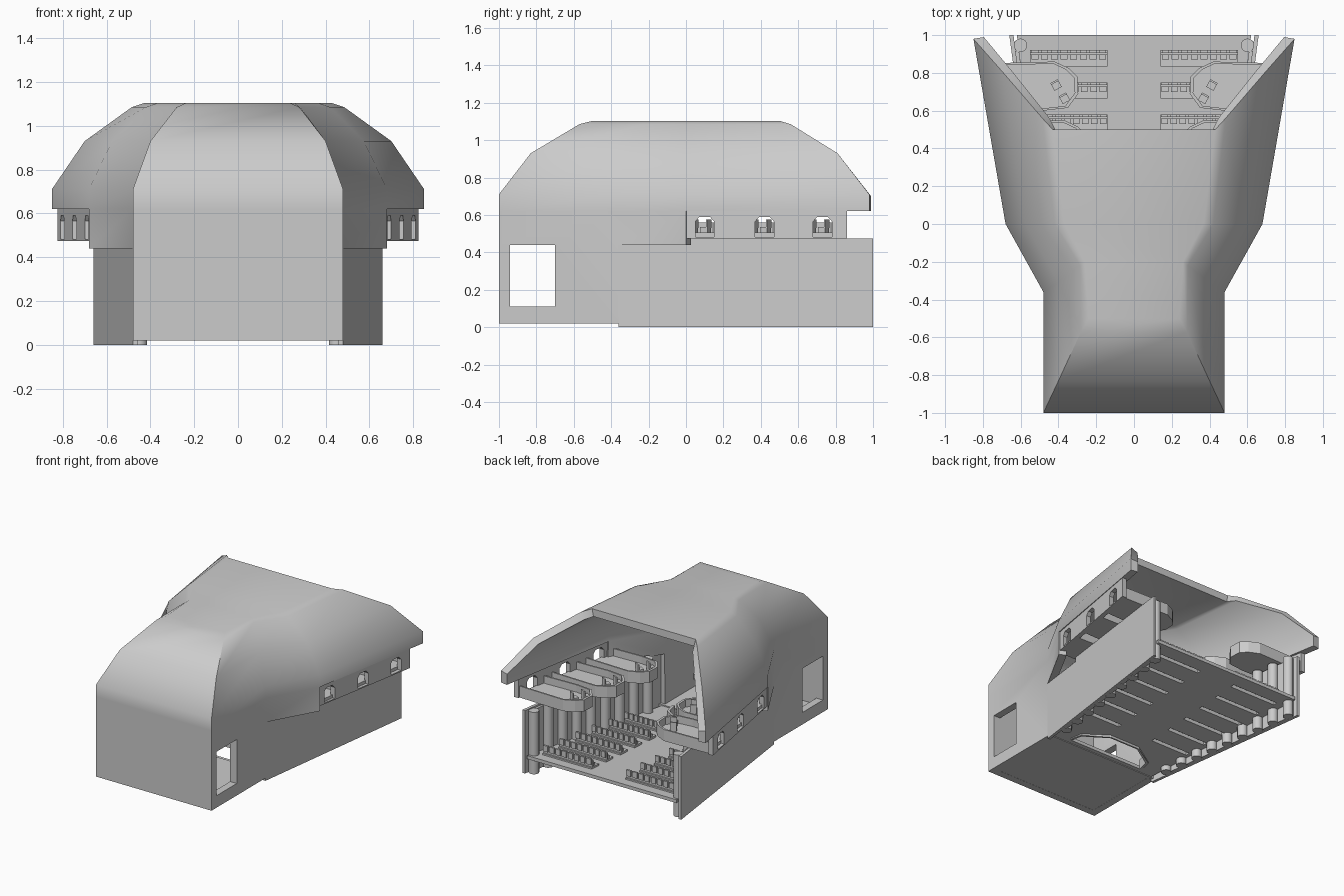
import bpy, bmesh
from mathutils import Matrix, Vector

if "Cube" in bpy.data.objects:
    bpy.data.objects.remove(bpy.data.objects["Cube"])


def prism(bm, outline, z0, z1):
    # vertical prism over a plan outline; heights may be functions of y
    f0 = z0 if callable(z0) else (lambda y: z0)
    f1 = z1 if callable(z1) else (lambda y: z1)
    lo = [bm.verts.new((x, y, f0(y))) for x, y in outline]
    hi = [bm.verts.new((x, y, f1(y))) for x, y in outline]
    faces = [bm.faces.new(lo), bm.faces.new(hi)]
    for i in range(len(lo)):
        j = (i + 1) % len(lo)
        faces.append(bm.faces.new((lo[i], lo[j], hi[j], hi[i])))
    bmesh.ops.recalc_face_normals(bm, faces=faces)


def box(bm, x0, x1, y0, y1, z0, z1):
    prism(bm, [(x0, y0), (x1, y0), (x1, y1), (x0, y1)], z0, z1)


def finish(bm, name, mirror=False, smooth=None):
    me = bpy.data.meshes.new(name)
    bm.to_mesh(me)
    bm.free()
    ob = bpy.data.objects.new(name, me)
    bpy.context.collection.objects.link(ob)
    bpy.ops.object.select_all(action='DESELECT')
    bpy.context.view_layer.objects.active = ob
    ob.select_set(True)
    if mirror:
        m = ob.modifiers.new("mirror", 'MIRROR')
        m.use_mirror_merge = False
        bpy.ops.object.modifier_apply(modifier=m.name)
    if smooth:
        bpy.ops.object.shade_smooth_by_angle(angle=smooth)
    return ob


def cut(ob, bm):
    cutter = finish(bm, "cutter")
    cutter.hide_render = True
    bpy.context.view_layer.objects.active = ob
    m = ob.modifiers.new("cut", 'BOOLEAN')
    m.operation, m.solver, m.object = 'DIFFERENCE', 'EXACT', cutter
    bpy.ops.object.modifier_apply(modifier=m.name)
    bpy.data.objects.remove(cutter)


# roof shell: each row is one height, stations run front, waist, shoulder, wing tip
eave = [(.48, -1), (.48, -.36), (.68, 0), (.85, .98)]
rows = [(z, eave) for z in (.02, .44, .62, .71)] + [
    (.93, [(.40, -.83), (.40, -.31), (.575, 0), (.70, .81)]),
    (1.085, [(.28, -.57), (.285, -.22), (.42, 0), (.485, .56)]),
    (1.103, [(.24, -.50), (.26, -.20), (.37, 0), (.43, .50)])]
bm = bmesh.new()
grid = []
for z, st in rows:
    pts = [(-x, y) for x, y in reversed(st)] + st
    grid.append([bm.verts.new((x, y, z)) for x, y in pts])
lowest = [2, 1, 0, 0, 0, 1, 2]      # row where each wall bay starts
for r in range(len(rows) - 1):
    for c in range(7):
        if r >= lowest[c]:
            bm.faces.new((grid[r][c], grid[r][c + 1], grid[r + 1][c + 1], grid[r + 1][c]))
top = grid[-1]
for i in range(3):
    bm.faces.new((top[i], top[i + 1], top[6 - i], top[7 - i]))
bmesh.ops.delete(bm, geom=[v for v in bm.verts if not v.link_faces], context='VERTS')
bm.normal_update()
bmesh.ops.recalc_face_normals(bm, faces=bm.faces)
front = min(bm.faces, key=lambda f: f.calc_center_median().y)
if front.normal.y > 0:
    bmesh.ops.reverse_faces(bm, faces=bm.faces)
shell = finish(bm, "roof_shell")
m = shell.modifiers.new("thickness", 'SOLIDIFY')
m.thickness, m.offset, m.use_even_offset = .055, -1, True
bpy.ops.object.modifier_apply(modifier=m.name)
bm = bmesh.new()
box(bm, -1, 1, -.94, -.70, .11, .44)
cut(shell, bm)
bpy.context.view_layer.objects.active = shell
shell.select_set(True)
bpy.ops.object.shade_smooth_by_angle(angle=.66)

# stage floor
bm = bmesh.new()
box(bm, -.47, .47, -.99, -.34, .021, .06)
finish(bm, "stage_floor")


def wall_x(y):
    return .48 + .18 * (y + .36) / 1.36


def rake(y):
    return .05 + .09 * (y + .36) / 1.36


# lower side walls, stepped at y = 0
bm = bmesh.new()
for y0, y1, h in ((-.36, 0, .44), (0, 1, .473)):
    a, b = wall_x(y0), wall_x(y1)
    prism(bm, [(a, y0), (b, y1), (b - .022, y1), (a - .022, y0)], 0, h)
finish(bm, "side_wall", mirror=True)

# rounded ribs lining the side walls
bm = bmesh.new()
for i in range(9):
    y = -.19 + i * .142
    bmesh.ops.create_cone(bm, cap_ends=True, segments=14, radius1=.036, radius2=.036,
                          depth=.465, matrix=Matrix.Translation((wall_x(y) - .052, y, .2325)))
    if i < 8:
        u, v = y + .03, y + .112
        a, b = wall_x(u), wall_x(v)
        prism(bm, [(a - .018, u), (b - .018, v), (b - .04, v), (a - .04, u)], 0, .46)
finish(bm, "wall_ribs", mirror=True, smooth=.6)

# raked hall floor with orchestra pit and slots under the seat rows
bm = bmesh.new()
prism(bm, [(-.44, -.34), (.44, -.34), (.62, 1), (-.62, 1)],
      lambda y: rake(y) - .025, rake)
floor = finish(bm, "hall_floor")
bm = bmesh.new()
prism(bm, [(-.31, -.31), (.31, -.31), (.29, -.22), (.12, -.11), (-.12, -.11), (-.29, -.22)], -.1, .3)
seat_rows = [(.05 + .17 * i, .47 + .016 * i) for i in range(6)]
for y, x1 in seat_rows:
    for s in (-1, 1):
        xs = sorted((s * .15, s * (x1 - .01)))
        box(bm, xs[0], xs[1], y - .035, y - .005, -.1, .3)
cut(floor, bm)

# pit lining
bm = bmesh.new()
pit = [(.31, -.31), (.29, -.22), (.12, -.11), (-.12, -.11), (-.29, -.22), (-.31, -.31)]
for (ax, ay), (bx, by) in zip(pit, pit[1:]):
    prism(bm, [(ax, ay), (bx, by), (bx * 1.05, by + .012), (ax * 1.05, ay + .012)], .025, .10)
finish(bm, "pit_rail")

# seat rows: bench, back panel and single seats
bm = bmesh.new()
for y, x1 in seat_rows:
    z = rake(y)
    box(bm, .14, x1, y - .065, y + .02, z - .003, z + .012)
    box(bm, .14, x1, y - .005, y + .008, z, z + .065)
    n = 8
    w = (x1 - .14) / n
    for k in range(n):
        x = .14 + w * (k + .5)
        box(bm, x - w * .36, x + w * .36, y - .03, y - .005, z + .01, z + .035)
        box(bm, x - w * .36, x + w * .36, y + .006, y + .02, z + .03, z + .075)
finish(bm, "seat_rows", mirror=True)

# window band under the eaves
bays = (.10, .42, .73)
bm = bmesh.new()
prism(bm, [(.672, -.005), (.825, .86), (.79, .86), (.637, -.005)], .473, .63)
band = finish(bm, "window_band", mirror=True)
bm = bmesh.new()
arch = [(-.05, .482), (.05, .482), (.05, .565), (.028, .59), (-.028, .59), (-.05, .565)]
for yc in bays:
    ends = [[bm.verts.new((x, yc + dy, z)) for dy, z in arch] for x in (-1, 1)]
    for e in ends:
        bm.faces.new(e)
    for i in range(6):
        j = (i + 1) % 6
        bm.faces.new((ends[0][i], ends[0][j], ends[1][j], ends[1][i]))
bmesh.ops.recalc_face_normals(bm, faces=bm.faces)
cut(band, bm)

# balcony boxes with parapets and two seats each
bm = bmesh.new()
seats = bmesh.new()
for yc in bays:
    sh = (yc - .73) * .16
    out = [(.79, .12), (.42, .13), (.345, .095), (.30, .05), (.295, -.04), (.35, -.115), (.48, -.13), (.76, -.12)]
    pts = [(x + sh, yc + dy) for x, dy in out]
    prism(bm, pts, .474, .505)
    c = Vector((.5 + sh, yc))
    for a, b in zip(pts, pts[1:]):
        ai, bi = (Vector(p) + (c - Vector(p)) * .09 for p in (a, b))
        prism(bm, [a, b, tuple(bi), tuple(ai)], .50, .56)
    for k in (-1, 1):
        rot = Matrix.Translation((.39 + sh + k * .022, yc - .03 + k * -.035 * -1, 0)) @ Matrix.Rotation(-.5, 4, 'Z')
        part = bmesh.new()
        box(part, -.022, .022, -.022, .022, .50, .535)
        box(part, -.022, .022, .014, .024, .53, .575)
        part.transform(rot)
        tmp = bpy.data.meshes.new("tmp")
        part.to_mesh(tmp)
        part.free()
        seats.from_mesh(tmp)
        bpy.data.meshes.remove(tmp)
finish(bm, "balcony_boxes", mirror=True)
finish(seats, "balcony_seats", mirror=True)
